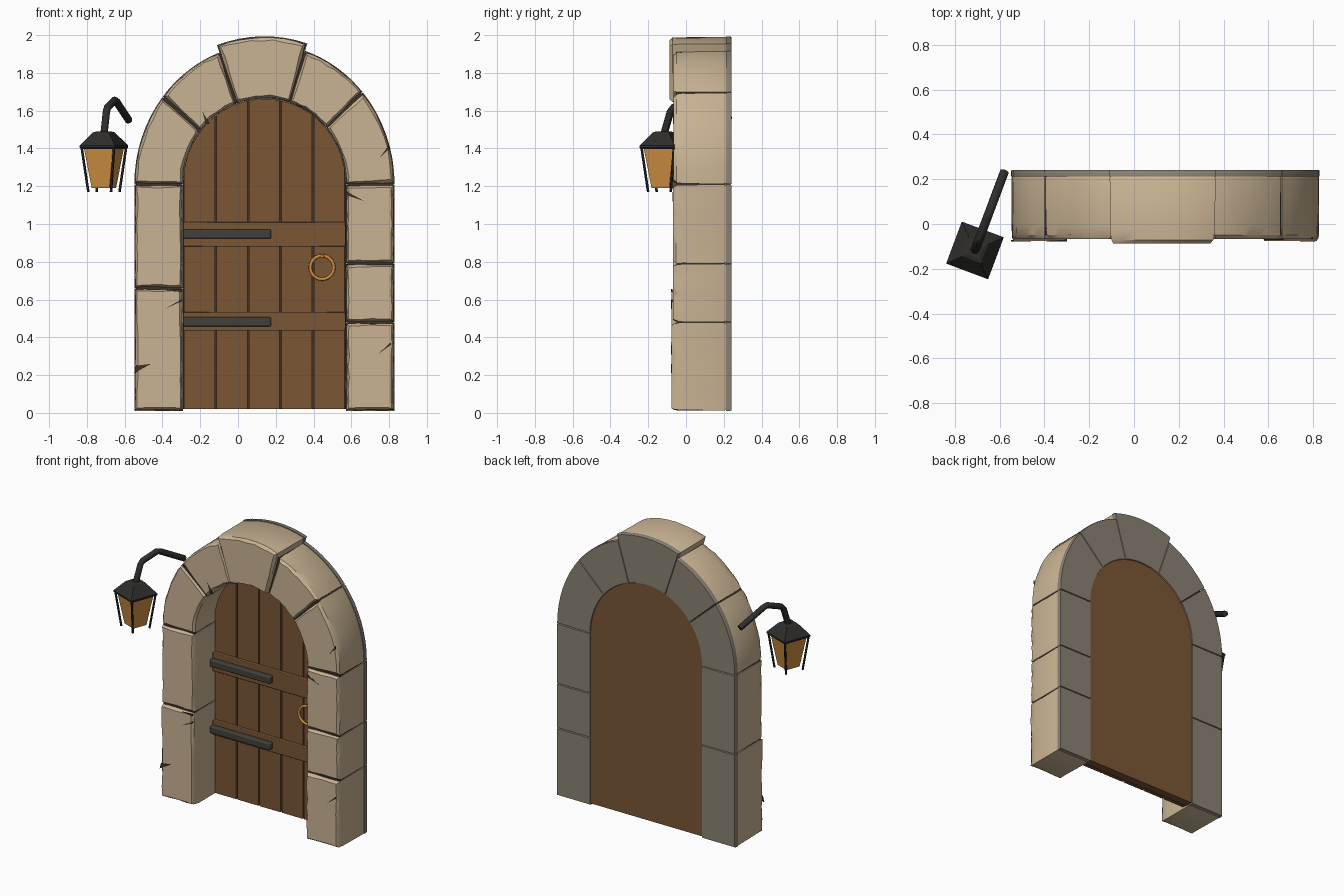
import bpy, bmesh, math, random
from mathutils import Vector, Matrix

if "Cube" in bpy.data.objects:
    bpy.data.objects.remove(bpy.data.objects["Cube"])

random.seed(4)
CX, SPRING = 0.14, 1.21          # arch centre line and springing height
IN, OUT, KEY = (0.43, 0.45), (0.69, 0.745), (0.74, 0.785)   # ellipse radii x, z


def material(name, r, g, b):
    m = bpy.data.materials.new(name)
    m.diffuse_color = tuple((c / 255) ** 2.2 for c in (r, g, b)) + (1,)
    m.use_nodes = True
    m.node_tree.nodes["Principled BSDF"].inputs["Base Color"].default_value = m.diffuse_color
    return m


STONE = material("tan stone", 200, 178, 146)
GREY = material("grey stone back", 138, 129, 115)
MORTAR = material("dark mortar", 62, 52, 42)
WOOD = material("brown wood", 122, 87, 56)
SEAM = material("dark wood seam", 70, 50, 33)
IRON = material("dark iron", 68, 66, 61)
BLACK = material("black iron", 50, 49, 47)
GLASS = material("amber glass", 208, 143, 68)
BRASS = material("brass", 208, 140, 62)


def finish(name, bm, mat, smooth=True):
    bmesh.ops.recalc_face_normals(bm, faces=bm.faces)
    me = bpy.data.meshes.new(name)
    bm.to_mesh(me)
    bm.free()
    me.materials.append(mat)
    ob = bpy.data.objects.new(name, me)
    bpy.context.collection.objects.link(ob)
    if smooth:
        bpy.ops.object.select_all(action='DESELECT')
        bpy.context.view_layer.objects.active = ob
        ob.select_set(True)
        bpy.ops.object.shade_smooth_by_angle(angle=math.radians(30))
    return ob


def loft(name, loops, mat, smooth=True):
    """Skin matching closed loops and cap both ends."""
    bm = bmesh.new()
    rings = [[bm.verts.new(p) for p in lp] for lp in loops]
    n = len(rings[0])
    for a, b in zip(rings, rings[1:]):
        for i in range(n):
            j = (i + 1) % n
            bm.faces.new((a[i], a[j], b[j], b[i]))
    bm.faces.new(rings[0])
    bm.faces.new(rings[-1])
    return finish(name, bm, mat, smooth)


def prism(name, outline, y0, y1, mat):
    return loft(name, [[(x, y, z) for x, z in outline] for y in (y0, y1)], mat)


def box(name, x0, x1, y0, y1, z0, z1, mat, bevel=0.0):
    ob = prism(name, [(x0, z0), (x1, z0), (x1, z1), (x0, z1)], y0, y1, mat)
    if bevel:
        mod = ob.modifiers.new("bevel", 'BEVEL')
        mod.width, mod.segments = bevel, 2
    return ob


def arch(rx, rz, z0, n=32):
    pts = [(CX + rx * math.cos(math.pi * i / n), SPRING + rz * math.sin(math.pi * i / n))
           for i in range(n + 1)]
    return [(CX + rx, z0)] + pts + [(CX - rx, z0)]


def lerp(a, b, t):
    return a + (b - a) * t


# Stones: f(u, v) maps along the arch (u) and from inner to outer edge (v)
def leg_patch(side, z0, z1):
    return lambda u, v: (CX + side * lerp(IN[0], OUT[0], v), lerp(z0, z1, u))


def arc_patch(a0, a1, out):
    def f(u, v):
        t = math.radians(lerp(a0, a1, u))
        return (CX + lerp(IN[0], out[0], v) * math.cos(t),
                SPRING + lerp(IN[1], out[1], v) * math.sin(t))
    return f


def stone(name, f, length, front):
    def ring(y, inset, chip=0.0):
        pts, n, m = [], 8, 4
        edge = ([(i / n, 0) for i in range(n)] + [(1, i / m) for i in range(m)]
                + [(1 - i / n, 1) for i in range(n)] + [(0, 1 - i / m) for i in range(m)])
        for u, v in edge:
            d = inset + random.uniform(0, chip)
            du, dv = d / length, d / 0.26
            x, z = f(min(max(u, du), 1 - du), min(max(v, dv), 1 - dv))
            pts.append((x, y, z))
        return pts
    loft(name, [ring(front, 0.013, 0.008), ring(front + 0.016, 0.004, 0.006),
                ring(front + 0.06, 0.003, 0.003), ring(0.205, 0.003), ring(0.212, 0.006)], STONE)
    loft(name + "_back", [ring(0.212, 0.001), ring(0.235, 0.001), ring(0.242, 0.004)], GREY)


for side, label, cuts in ((-1, "left", (0.01, 0.66, SPRING)),
                          (1, "right", (0.01, 0.48, 0.79, SPRING))):
    for i, (z0, z1) in enumerate(zip(cuts, cuts[1:])):
        stone(f"{label}_pillar_stone_{i + 1}", leg_patch(side, z0, z1), z1 - z0,
              -0.077 if i == 0 else -0.07)

joints = (0, 41, 72, 110, 141.5, 180)
for i, (a0, a1) in enumerate(zip(joints, joints[1:])):
    key = i == 2
    stone("keystone" if key else f"arch_stone_{i + 1}", arc_patch(a0, a1, KEY if key else OUT),
          math.radians(a1 - a0) * 0.58, -0.087 if key else -0.066)

# Mortar core showing only in the joints
prism("mortar", arch(0.68, 0.735, 0.03) + arch(0.44, 0.46, 0.03)[::-1], -0.05, 0.2, MORTAR)

# Thin cracks on the stone fronts
cracks = (((-0.55, 0.21), (-0.54, 0.25), (-0.46, 0.26)), ((-0.39, 0.55), (-0.30, 0.59), (-0.30, 0.60)),
          ((-0.38, 0.65), (-0.30, 0.64), (-0.30, 0.655)), ((0.74, 0.31), (0.81, 0.36), (0.81, 0.375)),
          ((0.58, 1.17), (0.58, 1.15), (0.67, 1.12)), ((0.75, 1.35), (0.80, 1.40), (0.80, 1.42)),
          ((-0.19, 1.60), (-0.15, 1.53), (-0.17, 1.53)))
for i, tri in enumerate(cracks):
    y = -0.0785 if tri[0][1] < 0.66 and abs(tri[0][0]) > 0 else -0.0715
    if tri[0][1] > SPRING:
        y = -0.0675
    prism(f"crack_{i + 1}", tri, y, y + 0.008, MORTAR)

# Door: backing panel, planks, rails
prism("door_panel", arch(0.432, 0.452, 0.02), 0.185, 0.236, WOOD)
prism("door_seams", arch(0.432, 0.452, 0.022), 0.176, 0.186, SEAM)
W = 0.86 / 5
for i in range(5):
    x0 = CX - 0.43 + i * W + 0.005
    x1 = x0 + W - 0.010
    top = []
    for k in range(9):
        x = lerp(x1, x0, k / 8)
        top.append((x, SPRING + 0.452 * math.sqrt(max(0, 1 - ((x - CX) / 0.432) ** 2))))
    prism(f"door_plank_{i + 1}", [(x0, 0.02), (x1, 0.02)] + top, 0.155, 0.18, WOOD)
for label, r0, r1, h0, h1 in (("lower", 0.435, 0.535, 0.458, 0.507),
                              ("upper", 0.88, 1.01, 0.922, 0.972)):
    box(label + "_rail", CX - 0.43, CX + 0.43, 0.132, 0.16, r0, r1, WOOD, 0.004)
    box(label + "_hinge", CX - 0.43, 0.175, 0.098, 0.14, h0, h1, IRON, 0.008)


# Tube through points, mitred at bends
def tube(name, pts, radius, mat, sides=12):
    pts = [Vector(p) for p in pts]
    loops = []
    side = None
    for i, p in enumerate(pts):
        d = (pts[min(i + 1, len(pts) - 1)] - pts[max(i - 1, 0)]).normalized()
        side = side or d.orthogonal().normalized()
        side = (side - d * side.dot(d)).normalized()
        up = d.cross(side)
        loops.append([p + radius * (math.cos(a) * side + math.sin(a) * up)
                      for a in (2 * math.pi * k / sides for k in range(sides))])
    return loft(name, loops, mat)


# Door ring handle
bpy.ops.mesh.primitive_torus_add(major_radius=0.062, minor_radius=0.009, major_segments=36,
                                 minor_segments=10, location=(0.445, 0.125, 0.77),
                                 rotation=(math.pi / 2, 0, 0))
ring = bpy.context.object
ring.name = "ring_handle"
ring.data.materials.append(BRASS)
bpy.ops.object.shade_smooth()
box("handle_staple", 0.435, 0.455, 0.115, 0.158, 0.822, 0.838, BRASS, 0.003)

# Lantern, turned about its own axis
TURN = Matrix.Translation((-0.71, -0.118, 0)) @ Matrix.Rotation(math.radians(-20.5), 4, 'Z')
CORNERS = ((-1, -1), (1, -1), (1, 1), (-1, 1))


def square_loft(name, levels, mat):
    return loft(name, [[TURN @ Vector((sx * h, sy * h, z)) for sx, sy in CORNERS]
                       for h, z in levels], mat, False)


square_loft("lantern_roof", [(0.094, 1.398), (0.1, 1.405), (0.1, 1.415), (0.045, 1.485),
                             (0.03, 1.49)], BLACK)
square_loft("lantern_glass", [(0.05, 1.19), (0.082, 1.4)], GLASS)
for i, (sx, sy) in enumerate(CORNERS):
    tube(f"lantern_bar_{i + 1}", [TURN @ Vector((sx * h, sy * h, z))
                                  for h, z in ((0.064, 1.17), (0.092, 1.41))], 0.007, BLACK, 6)
tube("lantern_arm", [TURN @ Vector((0, s, z)) for s, z in
                     ((0, 1.47), (0.038, 1.595), (0.055, 1.617), (0.165, 1.655),
                      (0.19, 1.648), (0.375, 1.55))], 0.02, BLACK)
